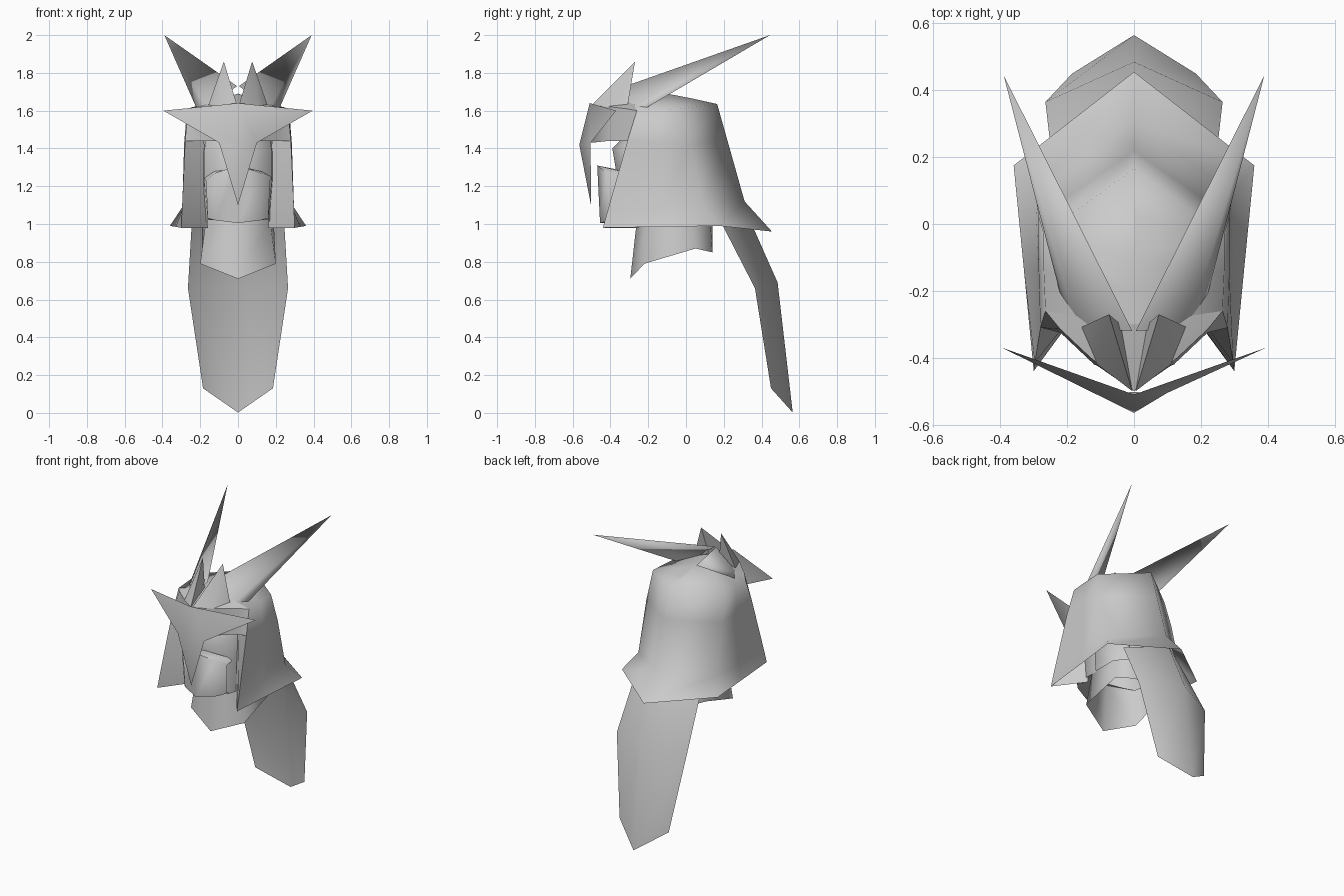
import bpy, bmesh, math

steel = bpy.data.materials.new("grey")
steel.diffuse_color = (0.6, 0.6, 0.6, 1)


def part(name, pts, faces, angle=80, flip=False):
    """Half mesh on +x, mirrored over x = 0, seam welded."""
    bm = bmesh.new()
    for s in (1, -1):
        vs = [bm.verts.new((x * s, y, z)) for x, y, z in pts]
        for f in faces:
            bm.faces.new([vs[i] for i in (f if (s == 1) != flip else f[::-1])])
    bmesh.ops.remove_doubles(bm, verts=bm.verts, dist=0.0005)
    me = bpy.data.meshes.new(name)
    bm.to_mesh(me)
    bm.free()
    me.materials.append(steel)
    ob = bpy.data.objects.new(name, me)
    bpy.context.collection.objects.link(ob)
    bpy.ops.object.select_all(action='DESELECT')
    bpy.context.view_layer.objects.active = ob
    ob.select_set(True)
    bpy.ops.object.shade_smooth_by_angle(angle=math.radians(angle))
    return ob


def loft(name, rows, angle=80, flip=False):
    """Quads between equal-length rows of points."""
    n = len(rows[0])
    faces = [(r * n + i, r * n + i + 1, (r + 1) * n + i + 1, (r + 1) * n + i)
             for r in range(len(rows) - 1) for i in range(n - 1)]
    return part(name, [p for row in rows for p in row], faces, angle, flip)


# helmet: neck flare, wall and roof, rows run from centre back to cheek front
loft("helmet_shell", [
    [(0, .455, .96), (.36, .175, .99), (.33, -.13, .985), (.30, -.44, .98)],
    [(0, .31, 1.12), (.295, .09, 1.09), (.295, -.14, 1.07), (.297, -.415, 1.07)],
    [(0, .22, 1.44), (.285, .02, 1.42), (.285, -.14, 1.43), (.28, -.31, 1.44)],
    [(0, .165, 1.635), (.27, -.03, 1.61), (.27, -.14, 1.605), (.265, -.26, 1.60)],
    [(0, .03, 1.665), (0, -.10, 1.69), (0, -.20, 1.69), (0, -.30, 1.69)]], 100, True)

# roof front under the crown
part("roof_front", [(.265, -.26, 1.60), (0, -.30, 1.69), (.22, -.315, 1.61),
                    (.13, -.40, 1.62), (0, -.50, 1.63)],
     [(0, 2, 3, 1), (1, 3, 4)], flip=True)

# brow band under the roof
loft("helmet_brow", [
    [(.28, -.31, 1.44), (.22, -.325, 1.44), (.13, -.41, 1.44), (0, -.50, 1.43)],
    [(.265, -.26, 1.60), (.22, -.315, 1.61), (.13, -.40, 1.62), (0, -.50, 1.63)]],
    flip=True)

# cheek guards turning in toward the face
part("cheek_guard", [(.30, -.44, .98), (.16, -.25, .98), (.165, -.25, 1.25),
                     (.18, -.26, 1.44), (.28, -.31, 1.44), (.297, -.415, 1.07)],
     [(0, 5, 2, 1), (5, 4, 3, 2)])

# winged visor with nose guard
part("visor", [(0, -.51, 1.64), (.395, -.37, 1.60), (.10, -.505, 1.43),
               (0, -.565, 1.42), (0, -.503, 1.10)],
     [(0, 3, 2, 1), (3, 4, 2)])

# small crown spikes
part("crown_spike", [(.005, -.50, 1.63), (.075, -.27, 1.86), (.16, -.31, 1.62),
                     (.11, -.42, 1.62), (.04, -.30, 1.68)],
     [(0, 3, 1), (3, 2, 1), (2, 4, 1), (4, 0, 1)])

# long swept horns
part("horn", [(.005, -.32, 1.73), (.165, -.31, 1.61), (.205, -.27, 1.58),
              (.39, .445, 2.0)],
     [(0, 1, 3), (1, 2, 3), (2, 0, 3)], 180)

# face with jaw sides
loft("face", [
    [(0, -.33, 1.46), (.17, -.28, 1.44), (.18, -.15, 1.44)],
    [(0, -.39, 1.40), (.18, -.30, 1.38), (.19, -.15, 1.38)],
    [(0, -.37, 1.28), (.18, -.32, 1.24), (.19, -.15, 1.24)],
    [(0, -.38, 1.02), (.16, -.33, 1.02), (.18, -.15, 1.00)]], flip=True)

# mask over the lower face
loft("face_mask", [
    [(.18, -.30, 1.25), (.12, -.35, 1.28), (0, -.37, 1.29)],
    [(.17, -.36, 1.23), (.12, -.42, 1.27), (0, -.47, 1.31)],
    [(.16, -.35, 1.03), (.12, -.40, 1.02), (0, -.455, 1.005)],
    [(.16, -.20, 1.02), (.10, -.22, 1.02), (0, -.24, 1.02)]], 60)

# neck collar
loft("neck", [
    [(0, -.26, 1.02), (.17, -.20, 1.02), (.19, .03, 1.00), (.11, .13, 1.00), (0, .14, 1.00)],
    [(0, -.295, .71), (.20, -.22, .79), (.19, .05, .87), (.11, .14, .85), (0, .14, .85)]],
    flip=True)

# hanging tail cloth
loft("tail_cloth", [
    [(0, .33, 1.04), (.245, .19, 1.0)],
    [(0, .485, .69), (.265, .365, .66)],
    [(0, .565, .002), (.185, .45, .13)]])
